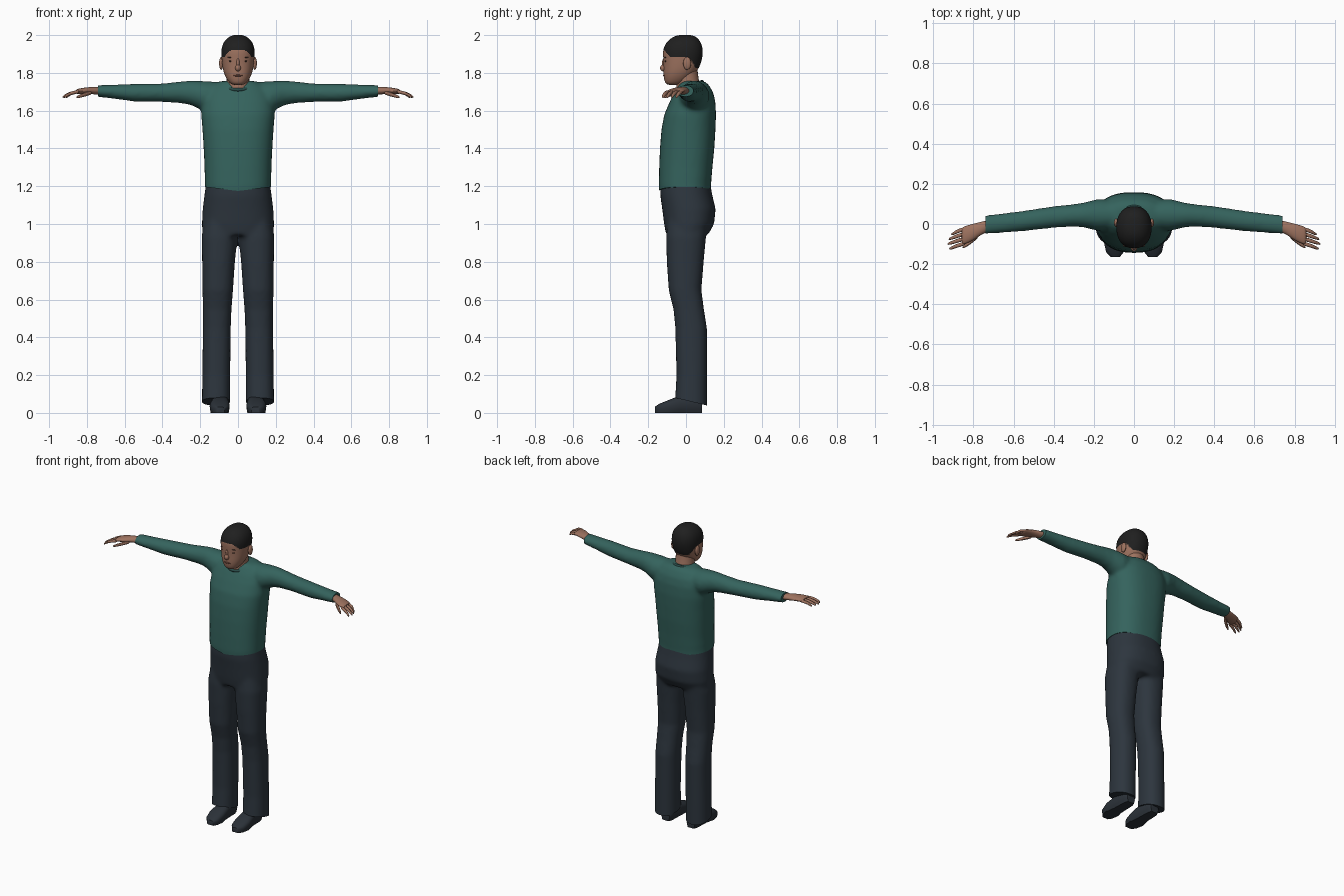
import bpy
import bmesh
import math
from mathutils import Vector, Matrix

default_cube = bpy.data.objects.get("Cube")
if default_cube:
    bpy.data.objects.remove(default_cube, do_unlink=True)


def make_material(name, red, green, blue):
    material = bpy.data.materials.new(name)
    material.use_nodes = True
    material.diffuse_color = (red, green, blue, 1)
    shader = material.node_tree.nodes["Principled BSDF"]
    shader.inputs["Base Color"].default_value = (red, green, blue, 1)
    shader.inputs["Roughness"].default_value = 0.8
    return material


SHIRT = make_material("shirt teal", 0.035, 0.125, 0.11)
COLLAR = make_material("collar dark teal", 0.022, 0.07, 0.065)
TROUSERS = make_material("trouser slate", 0.026, 0.036, 0.048)
SHOES = make_material("shoe slate", 0.024, 0.031, 0.04)
SKIN = make_material("skin brown", 0.34, 0.17, 0.115)
LIPS = make_material("lip brown", 0.22, 0.09, 0.065)
HAIR = make_material("hair black", 0.014, 0.014, 0.014)
EYES = make_material("eye brown", 0.05, 0.028, 0.02)


def loft(bm, axis, rings, side=1, sides=24, power=2.0):
    """Skin rings of (station, centre a, centre b, radius a, radius b)."""
    loops = []
    for station, ca, cb, ra, rb in rings:
        loop = []
        for i in range(sides):
            angle = math.tau * i / sides
            c, s = math.cos(angle), math.sin(angle)
            a = ca + ra * math.copysign(abs(c) ** (2 / power), c)
            b = cb + rb * math.copysign(abs(s) ** (2 / power), s)
            point = {"x": (station, a, b), "y": (a, station, b),
                     "z": (a, b, station)}[axis]
            loop.append(bm.verts.new((point[0] * side, point[1], point[2])))
        loops.append(loop)
    for lower, upper in zip(loops, loops[1:]):
        for i in range(sides):
            j = (i + 1) % sides
            bm.faces.new((lower[i], lower[j], upper[j], upper[i]))
    bm.faces.new(loops[0][::-1])
    bm.faces.new(loops[-1])


def profile_rings(profile):
    """Turn (height, front, back, half width) into centred rings."""
    return [(z, 0, (front + back) / 2, width, (back - front) / 2)
            for z, front, back, width in profile]


def finish(name, bm, *materials):
    bmesh.ops.recalc_face_normals(bm, faces=bm.faces)
    mesh = bpy.data.meshes.new(name)
    bm.to_mesh(mesh)
    bm.free()
    for material in materials:
        mesh.materials.append(material)
    for polygon in mesh.polygons:
        polygon.use_smooth = True
    obj = bpy.data.objects.new(name, mesh)
    bpy.context.collection.objects.link(obj)
    return obj


def subdivide(obj, levels):
    modifier = obj.modifiers.new("rounding", "SUBSURF")
    modifier.levels = modifier.render_levels = levels


def apply_modifiers(obj):
    graph = bpy.context.evaluated_depsgraph_get()
    mesh = bpy.data.meshes.new_from_object(obj.evaluated_get(graph))
    obj.modifiers.clear()
    obj.data = mesh


def fuse_cloth(obj, material, cuts, adjust=None):
    """Blend overlapping lofts into one cloth, then trim clean hems."""
    remesh = obj.modifiers.new("fuse", "REMESH")
    remesh.mode = "VOXEL"
    remesh.voxel_size = 0.011
    smooth = obj.modifiers.new("relax", "SMOOTH")
    smooth.factor = 0.5
    smooth.iterations = 8
    apply_modifiers(obj)
    bm = bmesh.new()
    bm.from_mesh(obj.data)
    for point, normal in cuts:
        bmesh.ops.bisect_plane(
            bm, geom=bm.verts[:] + bm.edges[:] + bm.faces[:],
            plane_co=point, plane_no=normal, clear_outer=True)
    bmesh.ops.holes_fill(bm, edges=[e for e in bm.edges if e.is_boundary])
    if adjust:
        for vert in bm.verts:
            adjust(vert.co)
    bm.to_mesh(obj.data)
    bm.free()
    obj.data.materials.clear()
    obj.data.materials.append(material)
    for polygon in obj.data.polygons:
        polygon.use_smooth = True
        polygon.material_index = 0


def ellipsoid(name, centre, radii, material):
    bm = bmesh.new()
    placing = Matrix.Translation(centre) @ Matrix.Diagonal((*radii, 1))
    bmesh.ops.create_uvsphere(bm, u_segments=16, v_segments=10, radius=1,
                              matrix=placing)
    return finish(name, bm, material)


# Shirt: torso and both sleeves
bm = bmesh.new()
loft(bm, "z", profile_rings([
    (1.14, -.14, .13, .175), (1.2, -.144, .132, .175), (1.3, -.142, .14, .177),
    (1.4, -.138, .15, .182), (1.5, -.13, .156, .188), (1.58, -.115, .159, .195),
    (1.65, -.085, .155, .19), (1.7, -.06, .143, .17), (1.74, -.035, .118, .13),
    (1.757, -.02, .095, .09)]), sides=40, power=2.4)
for side in (1, -1):
    loft(bm, "x", [
        (.06, .045, 1.67, .07, .08), (.18, .045, 1.677, .08, .08),
        (.25, .045, 1.695, .062, .065), (.3, .043, 1.697, .056, .058),
        (.4, .035, 1.695, .054, .049), (.55, .015, 1.695, .051, .047),
        (.65, .005, 1.7, .049, .038), (.76, -.005, 1.705, .046, .03)], side)


def curve_hem(co):
    if co.z < 1.25:
        co.z += 0.12 * abs(co.x) * (1.25 - co.z) / 0.075


fuse_cloth(finish("shirt", bm), SHIRT, [
    (Vector((0, 0, 1.175)), Vector((0, 0, -1))),
    (Vector((.74, 0, 0)), Vector((1, 0, 0))),
    (Vector((-.74, 0, 0)), Vector((-1, 0, 0)))], curve_hem)

# Trousers: hips and both legs
bm = bmesh.new()
loft(bm, "z", profile_rings([
    (1.23, -.135, .125, .168), (1.15, -.136, .14, .178),
    (1.08, -.126, .157, .187), (1.0, -.116, .149, .191),
    (.94, -.105, .115, .188)]), sides=40, power=2.3)
for side in (1, -1):
    loft(bm, "z", [
        (1.05, .095, .015, .08, .11), (.93, .098, 0, .095, .106),
        (.8, .103, -.004, .087, .098), (.65, .107, -.005, .081, .087),
        (.55, .11, .014, .076, .081), (.45, .112, .027, .074, .084),
        (.2, .115, .03, .074, .081), (.01, .117, .025, .075, .086)],
        side, power=2.3)
fuse_cloth(finish("trousers", bm), TROUSERS,
           [(Vector((0, 0, .066)), Vector((0, -.24, -1)))])

# Shoes, with soles pressed flat
for side, label in ((1, "left"), (-1, "right")):
    bm = bmesh.new()
    loft(bm, "y", [
        (.085, .095, .03, .03, .025), (.06, .095, .045, .042, .045),
        (-.03, .095, .046, .046, .046), (-.09, .097, .034, .053, .035),
        (-.14, .095, .024, .044, .025), (-.165, .093, .018, .022, .014)],
        side, power=2.6)
    for vert in bm.verts:
        if vert.co.z < 0.014:
            vert.co.z = 0
    finish(label + "_shoe", bm, SHOES)

# Hands: palm, four fingers and thumb
for side, label in ((1, "left"), (-1, "right")):
    bm = bmesh.new()
    loft(bm, "x", [
        (.71, -.003, 1.705, .03, .022), (.76, -.02, 1.706, .031, .02),
        (.8, -.04, 1.707, .043, .018), (.85, -.058, 1.702, .046, .014),
        (.86, -.06, 1.7, .04, .01)], side, sides=16)
    for i, tip in enumerate((.912, .925, .93, .922)):
        y = -.022 - .024 * i
        loft(bm, "x", [
            (.835, y, 1.701, .012, .011), (.885, y - .015, 1.694, .011, .01),
            (tip - .015, y - .025, 1.68, .009, .009),
            (tip, y - .03, 1.67, .005, .006)], side, sides=8)
    loft(bm, "x", [
        (.77, -.05, 1.698, .017, .014), (.81, -.085, 1.686, .014, .012),
        (.84, -.108, 1.676, .011, .01), (.857, -.118, 1.67, .005, .006)],
        side, sides=8)
    subdivide(finish(label + "_hand", bm, SKIN), 1)

# Neck and collar band
bm = bmesh.new()
loft(bm, "z", profile_rings([
    (1.66, -.06, .085, .07), (1.72, -.052, .08, .064),
    (1.76, -.048, .068, .06), (1.82, -.05, .06, .06)]))
finish("neck", bm, SKIN)
bpy.ops.mesh.primitive_torus_add(
    location=(0, .016, 1.732), rotation=(.3, 0, 0), major_segments=40,
    minor_segments=8, major_radius=.073, minor_radius=.009)
collar = bpy.context.object
collar.name = "collar"
collar.data.materials.append(COLLAR)

# Head, with the scalp coloured above the hairline
bm = bmesh.new()
loft(bm, "z", profile_rings([
    (1.735, -.098, -.04, .028), (1.75, -.114, 0, .05),
    (1.79, -.12, .045, .073), (1.83, -.119, .073, .083),
    (1.88, -.121, .088, .088), (1.92, -.124, .091, .09),
    (1.96, -.108, .082, .08), (1.99, -.073, .058, .053),
    (2.002, -.035, .025, .02)]), power=2.25)
head = finish("head", bm, SKIN, HAIR)
subdivide(head, 3)
apply_modifiers(head)
HAIRLINE = [(-.2, 1.925), (-.115, 1.92), (-.085, 1.885), (.02, 1.88),
            (.052, 1.825), (.2, 1.825)]


def hairline_height(y):
    for (y0, z0), (y1, z1) in zip(HAIRLINE, HAIRLINE[1:]):
        if y <= y1:
            return z0 + (z1 - z0) * (y - y0) / (y1 - y0)
    return HAIRLINE[-1][1]


for polygon in head.data.polygons:
    centre = polygon.center
    polygon.material_index = int(centre.z > hairline_height(centre.y))

# Facial features
ellipsoid("nose", (0, -.12, 1.826), (.015, .017, .018), SKIN)
ellipsoid("nose_bridge", (0, -.115, 1.85), (.009, .012, .03), SKIN)
ellipsoid("mouth", (0, -.112, 1.786), (.025, .01, .006), LIPS)
for side, label in ((1, "left"), (-1, "right")):
    ellipsoid(label + "_eye", (side * .035, -.107, 1.862),
              (.014, .006, .005), EYES)
    ellipsoid(label + "_eyebrow", (side * .036, -.108, 1.882),
              (.02, .006, .003), EYES)
    ellipsoid(label + "_ear", (side * .089, .006, 1.85),
              (.011, .021, .034), SKIN)

# Smooth shading with crisp hems
bpy.ops.object.select_all(action="DESELECT")
for obj in bpy.context.collection.objects:
    if obj.type == "MESH":
        obj.select_set(True)
        bpy.context.view_layer.objects.active = obj
bpy.ops.object.shade_smooth_by_angle(angle=math.radians(50))
